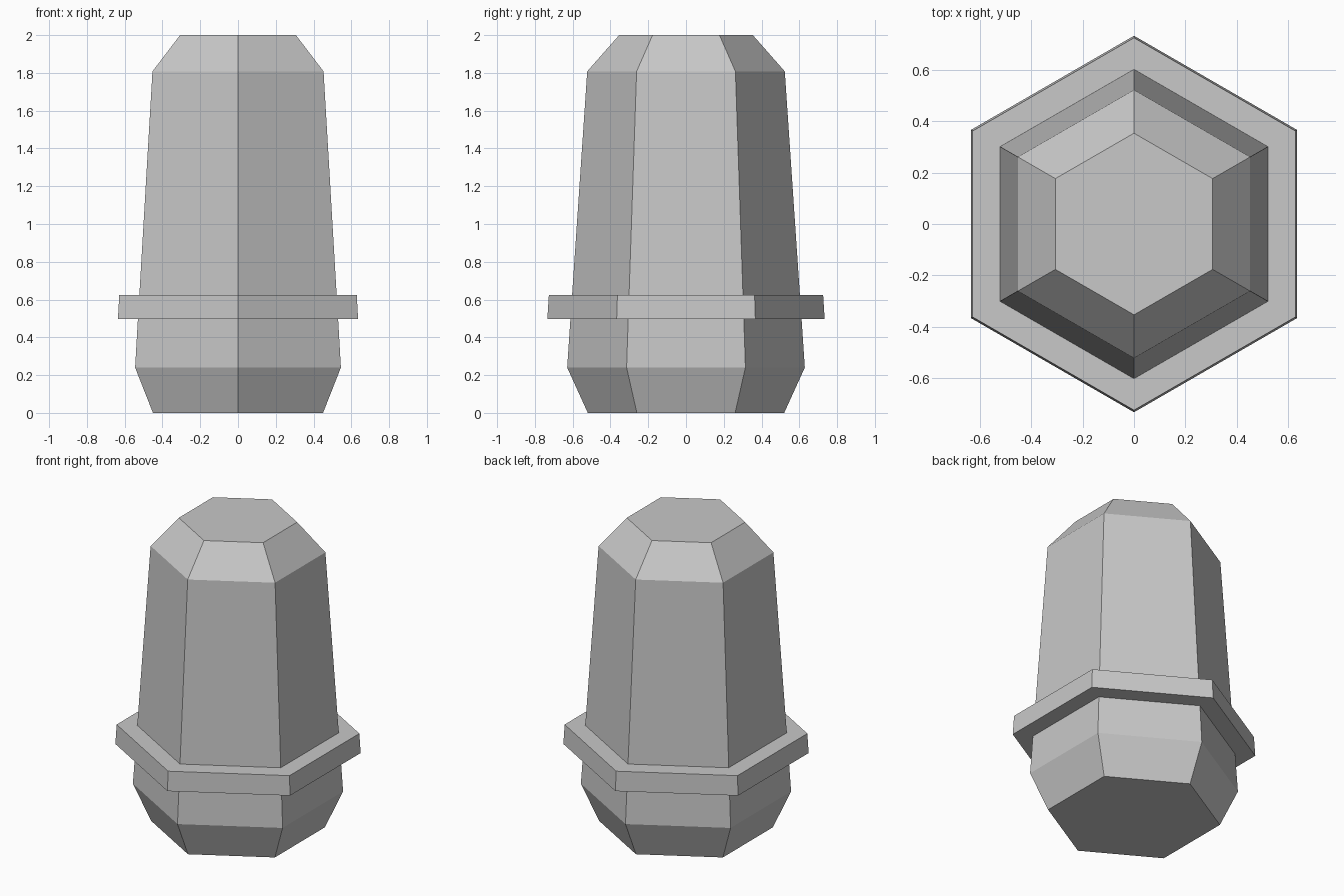
import bpy
import bmesh
from math import cos, sin, pi

cube = bpy.data.objects.get("Cube")
if cube:
    bpy.data.objects.remove(cube, do_unlink=True)

SIDES = 6

grey = bpy.data.materials.new("light_grey")
grey.use_nodes = True
colour = (0.58, 0.58, 0.58, 1)
grey.diffuse_color = colour
grey.node_tree.nodes["Principled BSDF"].inputs["Base Color"].default_value = colour


def hex_lathe(name, profile):
    """Stack hexagonal rings given as (corner radius, height) and cap both ends."""
    bm = bmesh.new()
    rings = []
    for radius, z in profile:
        angles = [pi / 2 + 2 * pi * i / SIDES for i in range(SIDES)]
        rings.append([bm.verts.new((radius * cos(a), radius * sin(a), z)) for a in angles])
    for low, high in zip(rings, rings[1:]):
        for i in range(SIDES):
            j = (i + 1) % SIDES
            bm.faces.new((low[i], low[j], high[j], high[i]))
    bm.faces.new(rings[0][::-1])
    bm.faces.new(rings[-1])
    bmesh.ops.recalc_face_normals(bm, faces=bm.faces)
    mesh = bpy.data.meshes.new(name)
    bm.to_mesh(mesh)
    bm.free()
    mesh.materials.append(grey)
    obj = bpy.data.objects.new(name, mesh)
    bpy.context.collection.objects.link(obj)
    return obj


# Tapered post with bevelled ends and a protruding collar, as one closed shell
hex_lathe("post_with_collar", [
    (0.52, 0.0),     # base
    (0.629, 0.24),   # widest point
    (0.612, 0.497),  # under the collar
    (0.734, 0.497),
    (0.726, 0.625),
    (0.603, 0.625),  # above the collar
    (0.523, 1.808),  # shoulder
    (0.354, 2.0),    # flat top
])
